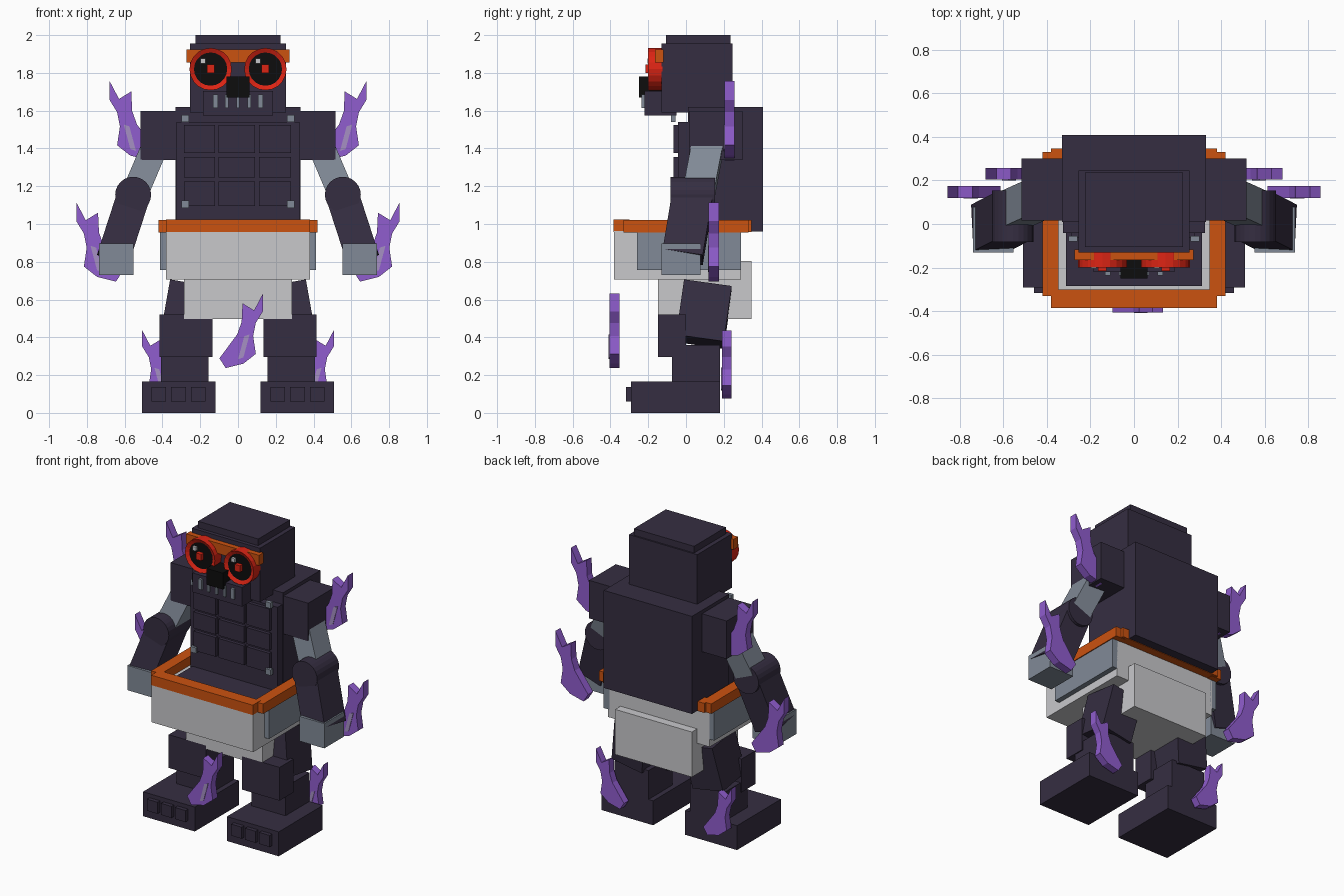
import bpy, bmesh
from math import radians
from mathutils import Matrix, Euler, Vector

cube = bpy.data.objects.get("Cube")
if cube:
    bpy.data.objects.remove(cube, do_unlink=True)


def material(name, *rgb):
    m = bpy.data.materials.new(name)
    m.use_nodes = True
    m.diffuse_color = (*rgb, 1)
    m.node_tree.nodes["Principled BSDF"].inputs["Base Color"].default_value = (*rgb, 1)
    return m


DARK = material("dark plum", 0.036, 0.027, 0.053)
WHITE = material("pale grey", 0.58, 0.58, 0.6)
GREY = material("steel grey", 0.22, 0.255, 0.31)
ORANGE = material("orange", 0.6, 0.085, 0.005)
RED = material("red", 0.72, 0.018, 0.007)
BLACK = material("black", 0.004, 0.004, 0.004)
PURPLE = material("flame purple", 0.28, 0.11, 0.62)
LILAC = material("flame streak", 0.38, 0.28, 0.55)


def finish(name, bm, *mats):
    bmesh.ops.recalc_face_normals(bm, faces=bm.faces)
    mesh = bpy.data.meshes.new(name)
    bm.to_mesh(mesh)
    bm.free()
    for m in mats:
        mesh.materials.append(m)
    obj = bpy.data.objects.new(name, mesh)
    bpy.context.collection.objects.link(obj)
    return obj


def tilted(name, mat, centre, size, rot=(0, 0, 0)):
    """Box given by centre, size and rotation in degrees."""
    bm = bmesh.new()
    turn = Euler([radians(a) for a in rot]).to_matrix().to_4x4()
    bmesh.ops.create_cube(bm, size=1, matrix=Matrix.Translation(centre) @ turn @ Matrix.Diagonal((*size, 1)))
    return finish(name, bm, mat)


def box(name, mat, x, y, z):
    """Box given by its (min, max) range on each axis."""
    spans = (x, y, z)
    return tilted(name, mat, [(a + b) / 2 for a, b in spans], [abs(b - a) for a, b in spans])


def disc(bm, radius, depth, centre, sides):
    """Cylinder lying along y."""
    return bmesh.ops.create_cone(bm, cap_ends=True, segments=sides, radius1=radius, radius2=radius, depth=depth,
                                 matrix=Matrix.Translation(centre) @ Matrix.Rotation(radians(90), 4, "X"))


def prism(name, mat, outline, y0, y1):
    """Outline in x and z, extruded along y."""
    bm = bmesh.new()
    face = bm.faces.new([bm.verts.new((x, y0, z)) for x, z in outline])
    side = bmesh.ops.extrude_face_region(bm, geom=[face])
    verts = [v for v in side["geom"] if isinstance(v, bmesh.types.BMVert)]
    bmesh.ops.translate(bm, verts=verts, vec=(0, y1 - y0, 0))
    return finish(name, bm, mat)


# Flame outline measured from its tallest tip, in hundredths
FLAME = [(0, 0), (0, -10), (-4, -16.5), (-5.5, -24), (-4, -34), (-11, -39.5), (-21, -42),
         (-24.5, -36.5), (-14.5, -23), (-12, -16), (-11.5, -5.5), (-5, -9.5)]
STREAK = [(-10.5, -24), (-7.5, -23), (-11, -36), (-14, -37)]


def flame(name, side, tip, y0, y1, scale=1):
    def place(points):
        return [(side * (tip[0] + x * scale / 100), tip[1] + z * scale / 100) for x, z in points]
    prism(name, PURPLE, place(FLAME), y0, y1)
    prism(name + "_streak", LILAC, place(STREAK), y0 - 0.004, y0 + 0.004)


def mid(x, half):
    return (x - half, x + half)


# Head
box("head", DARK, mid(0, 0.255), (-0.13, 0.245), (1.59, 1.955))
box("head_cap", DARK, mid(0, 0.225), (-0.105, 0.235), (1.955, 2))
box("jaw", DARK, mid(0, 0.185), (-0.22, -0.05), (1.575, 1.705))
box("nose", BLACK, mid(0, 0.062), (-0.25, -0.13), (1.67, 1.78))
box("goggle_strap", ORANGE, mid(0, 0.273), (-0.165, -0.118), (1.855, 1.925))
for i in range(-2, 3):
    box("tooth", GREY, mid(i * 0.06, 0.013 if abs(i) == 2 else 0.009), (-0.235, -0.2), (1.615, 1.685))

# Goggle eyes: a red rim with a recessed black lens
for s in (-1, 1):
    x = s * 0.145
    bm = bmesh.new()
    disc(bm, 0.112, 0.075, (x, -0.1625, 1.82), 20)
    bm.normal_update()
    front = min(bm.faces, key=lambda f: f.calc_center_median().y)
    bmesh.ops.inset_region(bm, faces=[front], thickness=0.024, depth=0)
    bmesh.ops.translate(bm, verts=front.verts, vec=(0, 0.012, 0))
    front.material_index = 1
    finish("goggle", bm, RED, BLACK)
    box("pupil", RED, mid(x, 0.02), (-0.215, -0.18), mid(1.822, 0.022))
    box("eye_glint", WHITE, mid(x - 0.04, 0.013), (-0.205, -0.18), mid(1.862, 0.013))

# Torso with nine chest plates and corner bolts
box("torso", DARK, mid(0, 0.33), (0.01, 0.408), (0.96, 1.62))
box("chest", DARK, mid(0, 0.325), (-0.042, 0.02), (0.96, 1.54))
for x in ((-0.287, -0.122), (-0.102, 0.09), (0.11, 0.28)):
    for z in ((1.375, 1.525), (1.245, 1.355), (1.095, 1.225)):
        box("chest_plate", DARK, x, (-0.065, -0.04), z)
for s in (-1, 1):
    for z in (1.558, 1.105):
        box("chest_bolt", GREY, mid(s * 0.28, 0.02), (-0.08, -0.055), mid(z, 0.019))

# Waist and belt
box("waist_floor", DARK, mid(0, 0.312), (-0.285, 0.2), (0.9, 0.972))
box("waist", WHITE, mid(0, 0.38), (-0.382, 0.29), (0.705, 0.962))
box("hip_cloth", WHITE, mid(0, 0.287), (-0.148, 0.347), (0.498, 0.803))
box("belt_front", ORANGE, mid(0, 0.38), (-0.385, -0.3), (0.957, 1.024))
box("belt_back", ORANGE, mid(0, 0.38), (0.27, 0.347), (0.957, 1.022))
for s in (-1, 1):
    box("belt_side", ORANGE, (s * 0.345, s * 0.42), (-0.33, 0.33), (0.955, 1.022))
    box("hip_panel", GREY, (s * 0.37, s * 0.414), (-0.26, 0.29), (0.757, 0.96))

# Arms, legs and their flames, mirrored
for s, side in ((-1, "right_"), (1, "left_")):
    box(side + "shoulder", DARK, (s * 0.32, s * 0.515), (0.015, 0.3), (1.34, 1.597))
    tilted(side + "upper_arm", GREY, (s * 0.5, 0.088, 1.27), (0.14, 0.165, 0.3), (-10, s * -23, 0))
    bm = bmesh.new()
    disc(bm, 0.095, 0.235, (s * 0.555, 0.035, 1.155), 24)
    finish(side + "elbow", bm, DARK)
    tilted(side + "forearm", DARK, (s * 0.605, 0.01, 0.99), (0.175, 0.215, 0.35), (-9, s * -18, 0))
    box(side + "hand", GREY, (s * 0.552, s * 0.737), (-0.13, 0.078), (0.73, 0.897))

    tilted(side + "thigh", DARK, (s * 0.275, 0.095, 0.523), (0.23, 0.255, 0.3), (-8, s * -10, 0))
    box(side + "knee", DARK, (s * 0.135, s * 0.415), (-0.148, 0), (0.297, 0.522))
    box(side + "shin", DARK, (s * 0.155, s * 0.408), (-0.075, 0.18), (0.15, 0.36))
    box(side + "foot", DARK, (s * 0.12, s * 0.508), (-0.29, 0.18), (0, 0.165))
    for x in (0.21, 0.315, 0.42):
        box(side + "toe", DARK, mid(s * x, 0.039), (-0.317, -0.28), (0.06, 0.138))

    flame(side + "shoulder_flame", s, (0.68, 1.757), 0.203, 0.257)
    flame(side + "hand_flame", s, (0.856, 1.115), 0.12, 0.174)
    flame(side + "foot_flame", s, (0.507, 0.437), 0.19, 0.24, 0.86)

flame("front_flame", 1, (0.132, 0.632), -0.405, -0.352, 0.94)
